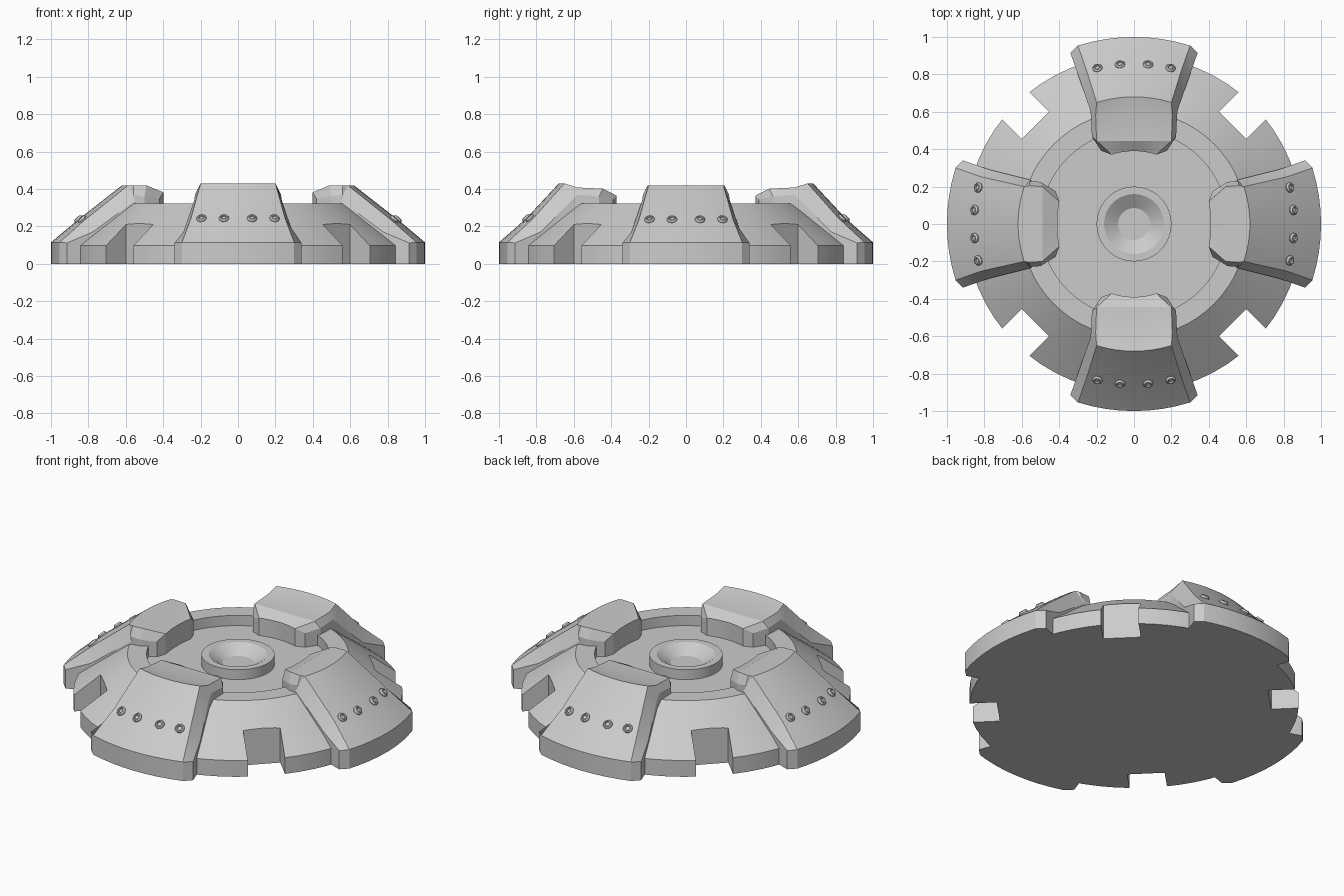
import bpy, bmesh
from math import sin, cos, pi, sqrt, atan2, radians
from mathutils import Matrix, Vector

if "Cube" in bpy.data.objects:
    bpy.data.objects.remove(bpy.data.objects["Cube"])


def finish(name, bm, angle=28):
    bmesh.ops.remove_doubles(bm, verts=bm.verts, dist=1e-5)
    bmesh.ops.recalc_face_normals(bm, faces=bm.faces)
    me = bpy.data.meshes.new(name)
    bm.to_mesh(me)
    bm.free()
    ob = bpy.data.objects.new(name, me)
    bpy.context.collection.objects.link(ob)
    if angle:
        smooth(ob, angle)
    return ob


def smooth(ob, angle=28):
    bpy.ops.object.select_all(action='DESELECT')
    ob.select_set(True)
    bpy.context.view_layer.objects.active = ob
    bpy.ops.object.shade_smooth_by_angle(angle=radians(angle))


def lathe(bm, profile, n, mat=Matrix()):
    rings = [[bm.verts.new(mat @ Vector((r * cos(2 * pi * i / n), r * sin(2 * pi * i / n), z)))
              for i in range(n)] if r > 0 else [bm.verts.new(mat @ Vector((0, 0, z)))]
             for r, z in profile]
    for a, b in zip(rings, rings[1:]):
        for i in range(n):
            j = (i + 1) % n
            quad = [a[i % len(a)], a[j % len(a)], b[j % len(b)], b[i % len(b)]]
            bm.faces.new(list(dict.fromkeys(quad)))


# Dished base with raised rim
bm = bmesh.new()
lathe(bm, [(0, 0), (.9, 0), (.9, .098), (.605, .322), (.5, .322), (.5, .26), (0, .26)], 64)
base = finish("base", bm, 0)

# Four square notches cut on the diagonals
bm = bmesh.new()
for k in range(4):
    m = (Matrix.Rotation(pi / 4 + k * pi / 2, 4, 'Z') @ Matrix.Translation((.95, 0, .2))
         @ Matrix.Diagonal((.41, .206, .8, 1)))
    bmesh.ops.create_cube(bm, size=1, matrix=m)
cutter = finish("notch_cutter", bm, 0)
cutter.hide_render = True
mod = base.modifiers.new("notches", 'BOOLEAN')
mod.operation = 'DIFFERENCE'
mod.solver = 'EXACT'
mod.object = cutter
bpy.context.view_layer.objects.active = base
bpy.ops.object.modifier_apply(modifier=mod.name)
bpy.data.objects.remove(cutter)
smooth(base)

# Central cup
bm = bmesh.new()
lathe(bm, [(0, .25), (.2, .25), (.2, .32), (.16, .32), (.085, .27), (0, .27)], 48)
finish("centre_cup", bm)

# Clamp sections: radius, top half width, side half width, top z, side z, arc amount, side shift
CLAMP_Y = [(1.0, .30, .34, .115, .112, 1, -.04),
           (.855, .252, .292, .242, .17, 1, -.04),
           (.68, .20, .234, .43, .34, 1, -.04),
           (.58, .205, .23, .408, .37, 0, 0),
           (.445, .20, .225, .402, .36, 0, .02),
           (.39, .12, .175, .365, .345, 1, .02)]
CLAMP_X = [(1.0, .30, .34, .115, .112, 1, -.04),
           (.855, .252, .292, .236, .17, 1, -.04),
           (.62, .20, .234, .42, .34, 1, -.04),
           (.56, .205, .23, .42, .37, 0, 0),
           (.49, .20, .225, .42, .36, 0, .01),
           (.41, .12, .175, .382, .35, 0.6, .02)]


def clamp(name, stations, turn):
    bm = bmesh.new()
    rot = Matrix.Rotation(turn, 4, 'Z')
    tops, bottoms = [], []
    for r, w, ws, z, zs, arc, dy in stations:
        def y(x):
            return r - arc * (r - sqrt(r * r - x * x))
        pts = [(-ws, y(w) + dy, zs)]
        pts += [(w * t / 4, y(w * t / 4), z) for t in range(-4, 5)]
        pts += [(ws, y(w) + dy, zs)]
        tops.append([bm.verts.new(rot @ Vector(p)) for p in pts])
        bottoms.append([bm.verts.new(rot @ Vector((p[0], p[1], 0))) for p in pts])
    n = len(tops[0])
    for i in range(len(stations) - 1):
        for rows in (tops, bottoms):
            for j in range(n - 1):
                bm.faces.new((rows[i][j], rows[i][j + 1], rows[i + 1][j + 1], rows[i + 1][j]))
        for j in (0, n - 1):
            bm.faces.new((tops[i][j], tops[i + 1][j], bottoms[i + 1][j], bottoms[i][j]))
    for i in (0, -1):
        for j in range(n - 1):
            bm.faces.new((tops[i][j], tops[i][j + 1], bottoms[i][j + 1], bottoms[i][j]))
    finish(name, bm, 22)


for label, stations, turn in (("back", CLAMP_Y, 0), ("left", CLAMP_X, pi / 2),
                              ("front", CLAMP_Y, pi), ("right", CLAMP_X, -pi / 2)):
    clamp(label + "_clamp", stations, turn)
    # Row of hollow bolts across the sloping face
    bm = bmesh.new()
    r, z = stations[1][0], stations[1][3]
    for x in (-.195, -.075, .075, .195):
        a = atan2(x, sqrt(r * r - x * x))
        m = (Matrix.Rotation(turn + pi / 2 - a, 4, 'Z') @ Matrix.Translation((r, 0, z))
             @ Matrix.Rotation(radians(43), 4, 'Y'))
        lathe(bm, [(0, -.02), (.027, -.02), (.027, .004), (.02, .014), (.014, .014), (.012, .004), (0, .004)], 12, m)
    finish(label + "_bolts", bm)
